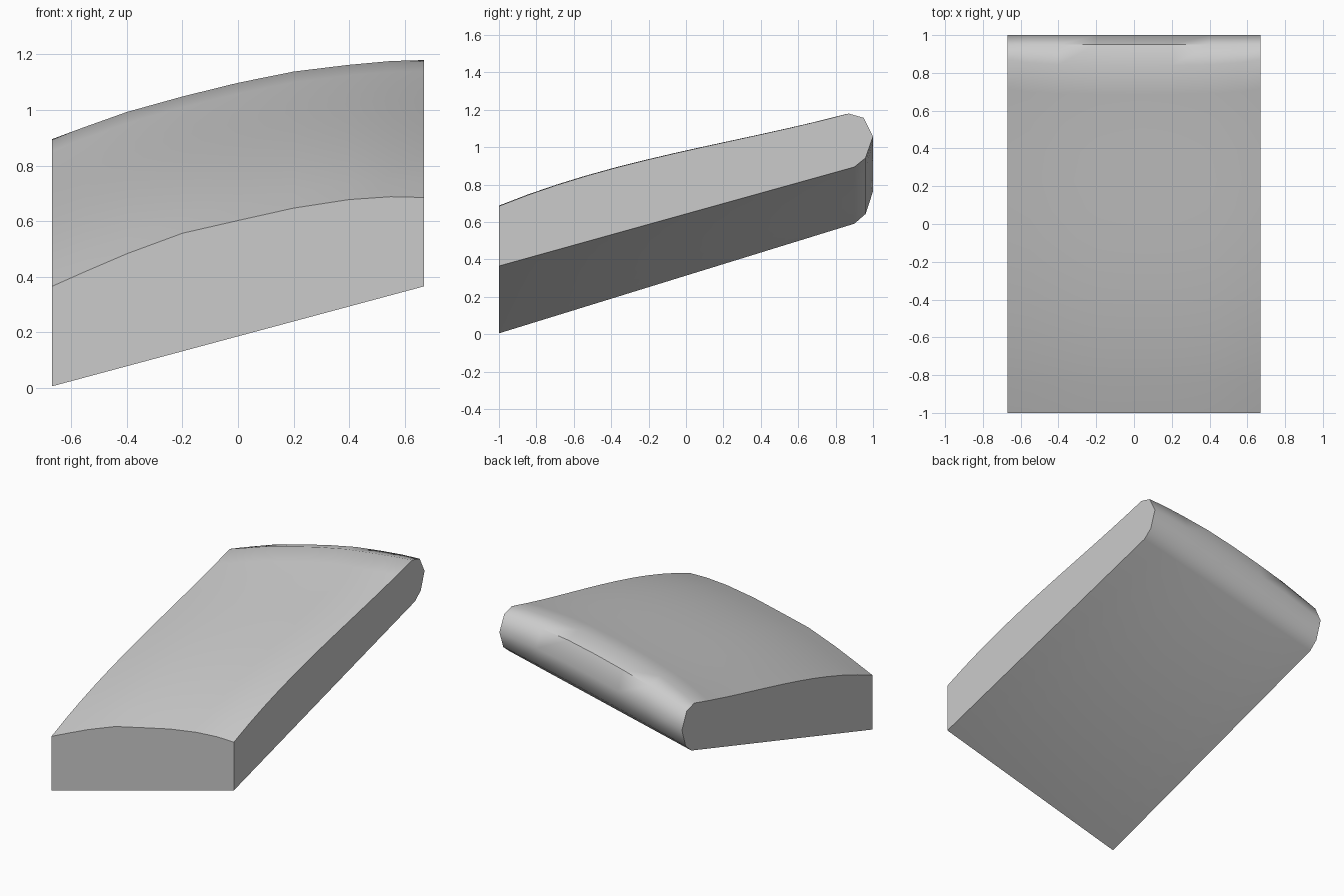
import bpy
import bmesh
import math

cube = bpy.data.objects.get("Cube")
if cube:
    bpy.data.objects.remove(cube, do_unlink=True)

# Plain grey material
grey = bpy.data.materials.new("grey")
grey.use_nodes = True
colour = (0.6, 0.6, 0.6, 1)
grey.diffuse_color = colour
grey.node_tree.nodes["Principled BSDF"].inputs["Base Color"].default_value = colour

HALF = 0.67
TOP_END = 0.87
# Stations across the slab: x, thickness at the front, thickness at the back
STATIONS = [(-HALF, 0.36, 0.313), (-0.55, 0.381, 0.335), (-0.4, 0.405, 0.357),
            (-0.2, 0.425, 0.368), (0, 0.417, 0.372), (0.2, 0.408, 0.367),
            (0.4, 0.385, 0.345), (0.55, 0.355, 0.322), (HALF, 0.32, 0.294)]
# Rounded back edge: y, fraction of the height
ROUND = [(0.95, 0.92), (1.0, 0.57), (0.96, 0.17)]
ROWS = 12


def bottom(x, y):
    """Height of the slightly twisted, tilted underside."""
    u = (x + HALF) / (2 * HALF)
    return 0.005 + 0.36 * u + (y + 1) * (0.3085 - 0.03 * u)


def section(x, front, back):
    """Closed outline of the slab at one station, starting at the lower front."""
    end = TOP_END - 0.03 * (1 - (x / HALF) ** 4)
    points = [(x, -1, bottom(x, -1))]
    for i in range(ROWS + 1):
        y = -1 + (end + 1) * i / ROWS
        v = (y + 1) / (TOP_END + 1)
        thick = front + (back - front) * v + 0.27 * v * (1 - v) ** 2
        points.append((x, y, bottom(x, y) + thick))
    low, high = bottom(x, 0.9), points[-1][2]
    points += [(x, y, low + (high - low) * f) for y, f in ROUND]
    points.append((x, 0.9, low))
    return points


# Slab: outlines bridged from side to side, with flat end caps
bm = bmesh.new()
loops = [[bm.verts.new(p) for p in section(*s)] for s in STATIONS]
for a, b in zip(loops, loops[1:]):
    for i in range(len(a)):
        j = (i + 1) % len(a)
        bm.faces.new((a[i], a[j], b[j], b[i]))
bm.faces.new(loops[0])
bm.faces.new(loops[-1])
bmesh.ops.recalc_face_normals(bm, faces=bm.faces)

mesh = bpy.data.meshes.new("curved_slab")
bm.to_mesh(mesh)
bm.free()
mesh.materials.append(grey)
slab = bpy.data.objects.new("curved_slab", mesh)
bpy.context.collection.objects.link(slab)
bpy.ops.object.select_all(action='DESELECT')
bpy.context.view_layer.objects.active = slab
slab.select_set(True)
bpy.ops.object.shade_smooth_by_angle(angle=math.radians(52))
